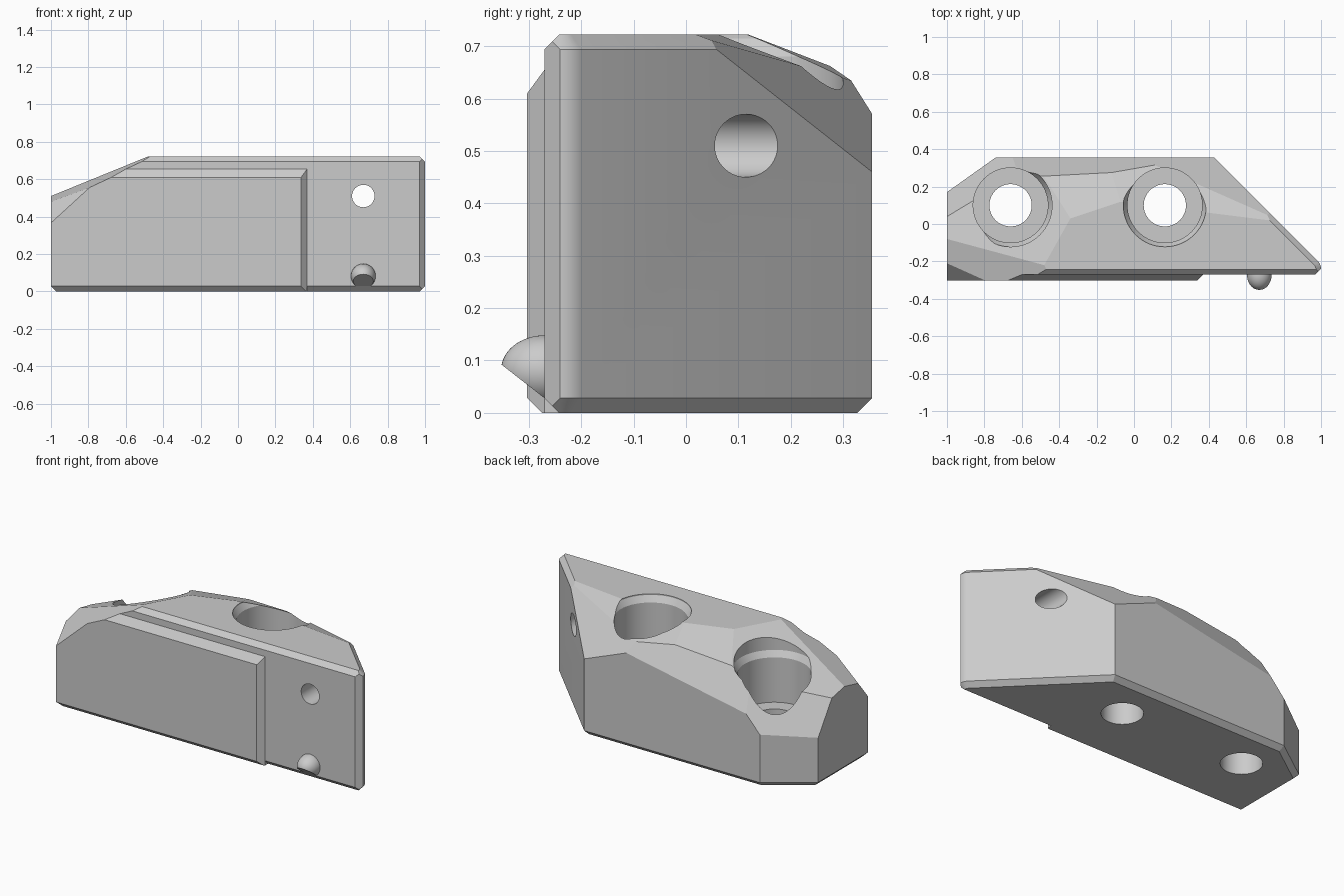
import bpy, bmesh
from math import radians, cos, sin
from mathutils import Vector, Matrix

if "Cube" in bpy.data.objects:
    bpy.data.objects.remove(bpy.data.objects["Cube"])

grey = bpy.data.materials.new("plain_grey")
grey.use_nodes = True
grey.diffuse_color = (0.6, 0.6, 0.6, 1)
grey.node_tree.nodes["Principled BSDF"].inputs["Base Color"].default_value = (0.6, 0.6, 0.6, 1)

TOP, EDGE = 0.722, 0.028


def add_object(name, bm):
    bmesh.ops.recalc_face_normals(bm, faces=bm.faces)
    mesh = bpy.data.meshes.new(name)
    bm.to_mesh(mesh)
    bm.free()
    mesh.materials.append(grey)
    ob = bpy.data.objects.new(name, mesh)
    bpy.context.collection.objects.link(ob)
    return ob


def cut(bm, point, normal):
    """Slice away everything on the normal's side and cap the opening."""
    res = bmesh.ops.bisect_plane(bm, geom=bm.verts[:] + bm.edges[:] + bm.faces[:], dist=1e-6,
                                 plane_co=point, plane_no=Vector(normal).normalized(), clear_outer=True)
    edges = [e for e in bm.edges if e.is_boundary]
    if edges:
        bmesh.ops.holes_fill(bm, edges=edges, sides=0)


def block():
    bm = bmesh.new()
    bmesh.ops.create_cube(bm, size=1, matrix=Matrix.Translation((0, 0, TOP / 2)) @ Matrix.Diagonal((4, 4, TOP, 1)))
    return bm


def wall(bm, nx, ny, d, bottom=True, top=False):
    """Vertical wall at distance d, with chamfered lower and upper edges."""
    n = Vector((nx, ny, 0)).normalized()
    cut(bm, n * d, n)
    if bottom:
        cut(bm, n * d + Vector((0, 0, EDGE)), n + Vector((0, 0, -1)))
    if top:
        cut(bm, n * d + Vector((0, 0, TOP - EDGE)), n + Vector((0, 0, 1)))


def facets(bm):
    """Sloped top facets, each given by three points."""
    left_peak, front_peak, ridge = (-1, -.08, .51), (-.48, -.22, TOP), (-.34, .03, TOP)
    mid, back_left, back_top = (-.12, .275, .662), (-.5, .255, .625), (.15, .355, .571)
    for a, b, c in (
        (left_peak, front_peak, ridge),
        (left_peak, (-1, -.21, .48), front_peak),
        ((-1, -.3, .37), (-1, -.21, .48), (-.8, -.3, .553)),
        ((-1, .04, .486), (-1, .17, .297), (-.74, .355, .317)),
        (mid, back_left, back_top),
        (ridge, mid, back_left),
        (mid, (.4, .06, TOP), (.12, .32, .632)),
        ((.71, .05, .71), (.43, .355, .46), back_top),
    ):
        a, b, c = Vector(a), Vector(b), Vector(c)
        n = (b - a).cross(c - a)
        cut(bm, a, n if n.z > 0 else -n)


def lathe(name, profile, segments=64):
    """Turned solid around z from (radius, height) pairs."""
    bm = bmesh.new()
    rings = [[bm.verts.new((r * cos(radians(360 * i / segments)), r * sin(radians(360 * i / segments)), z))
              for i in range(segments)] for r, z in profile]
    for low, high in zip(rings, rings[1:]):
        for i in range(segments):
            j = (i + 1) % segments
            bm.faces.new((low[i], low[j], high[j], high[i]))
    bm.faces.new(rings[0])
    bm.faces.new(rings[-1])
    return add_object(name, bm)


def boolean(ob, tool, operation):
    mod = ob.modifiers.new(tool.name, 'BOOLEAN')
    mod.operation, mod.solver, mod.object = operation, 'EXACT', tool
    bpy.context.view_layer.objects.active = ob
    bpy.ops.object.modifier_apply(modifier=mod.name)
    bpy.data.objects.remove(tool)


# Main wedge body
bm = block()
wall(bm, 0, -1, .27, top=True)
wall(bm, 0, 1, .355)
wall(bm, -1, 0, 1)
wall(bm, -.185, .26, .7185)
wall(bm, 1, 0, 1, top=True)
wall(bm, 1, 1, .555, top=True)
wall(bm, 1, -1, .877, bottom=False)
for step in range(1, 6):  # rounded tip
    t = radians(7.5 * step)
    wall(bm, cos(t), sin(t), .94 * cos(t) - .24 * sin(t) + .06, top=True)
facets(bm)
body = add_object("wedge_body", bm)

# Raised front pad
bm = block()
wall(bm, 0, -1, .303)
wall(bm, 0, 1, -.22, bottom=False)
wall(bm, -1, 0, 1)
wall(bm, 1, 0, .37, bottom=False)
cut(bm, (.37, -.27, 0), (1, -1, 0))
cut(bm, (0, -.27, .655), (0, -.045, .033))
facets(bm)
boolean(body, add_object("front_pad", bm), 'UNION')

# Counterbored bolt holes
for x, rim in ((-.66, .57), (.165, .68)):
    bore = lathe("bolt_hole", [(.113, -.1), (.113, .3), (.2, .3), (.2, rim), (.222, rim + .035), (.222, 1)])
    bore.location = (x, .1, 0)
    boolean(body, bore, 'DIFFERENCE')

# Cross hole through the tip
cross = lathe("cross_hole", [(.06, -1), (.06, 1)])
cross.location = (.67, 0, .51)
cross.rotation_euler.x = radians(90)
boolean(body, cross, 'DIFFERENCE')

# Domed locating pin with a sloped underside
bm = bmesh.new()
bmesh.ops.create_uvsphere(bm, u_segments=48, v_segments=32, radius=1,
                          matrix=Matrix.Translation((.67, -.27, .082)) @ Matrix.Diagonal((.066, .083, .066, 1)))
cut(bm, (0, -.352, .092), (0, -.064, -.082))
cut(bm, (0, -.25, 0), (0, 1, 0))
pin = add_object("locating_pin", bm)

# Smooth curved areas, keep facets crisp
for ob, angle in ((body, 8), (pin, 25)):
    bpy.ops.object.select_all(action='DESELECT')
    ob.select_set(True)
    bpy.context.view_layer.objects.active = ob
    bpy.ops.object.shade_smooth_by_angle(angle=radians(angle))
